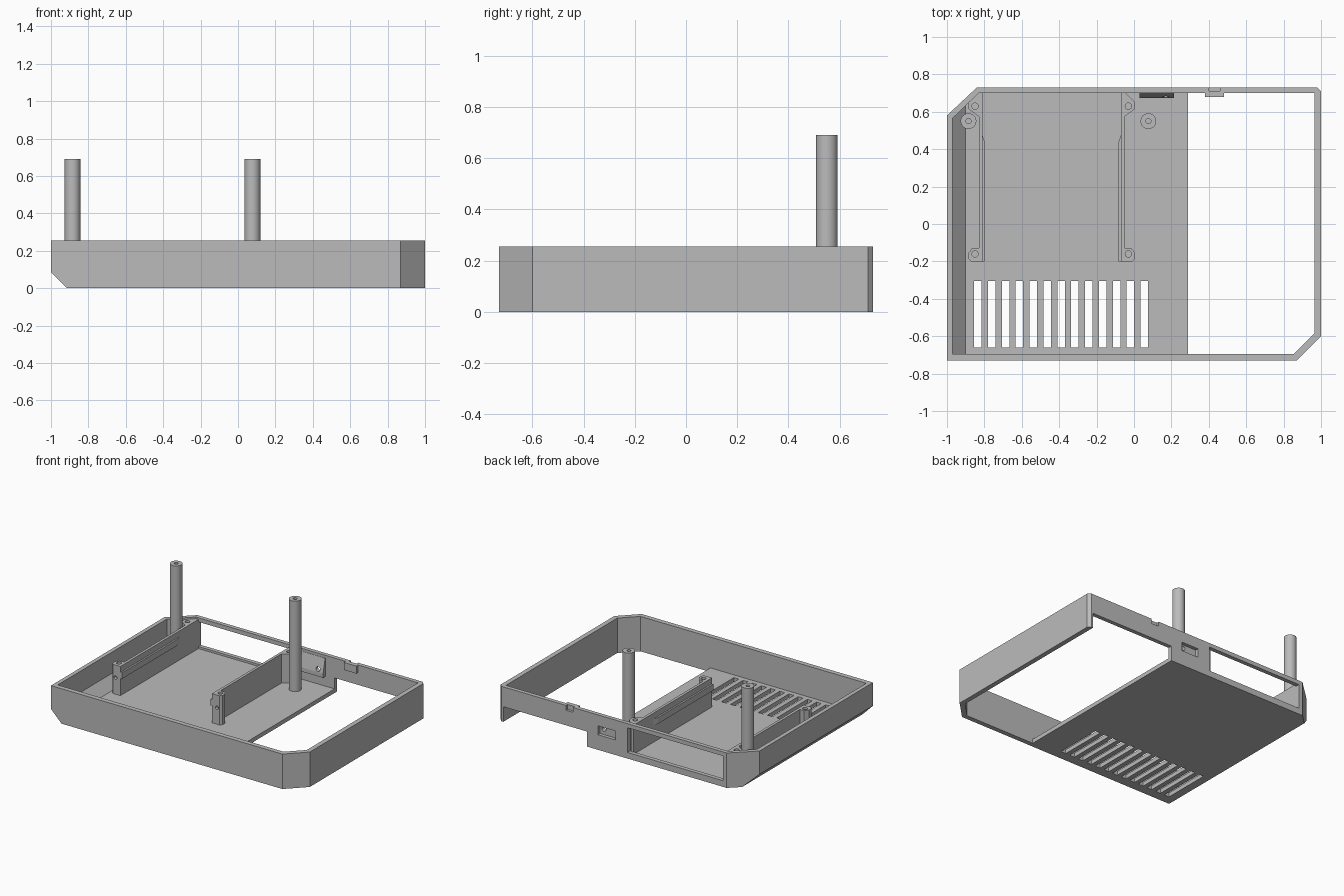
import bpy, bmesh, math
from mathutils import Vector, Matrix

if "Cube" in bpy.data.objects:
    bpy.data.objects.remove(bpy.data.objects["Cube"], do_unlink=True)

grey = bpy.data.materials.new("plain grey")
grey.use_nodes = True
colour = (0.5, 0.5, 0.5, 1)
grey.diffuse_color = colour
grey.node_tree.nodes["Principled BSDF"].inputs["Base Color"].default_value = colour


def finish(name, bm):
    bmesh.ops.recalc_face_normals(bm, faces=bm.faces[:])
    mesh = bpy.data.meshes.new(name)
    bm.to_mesh(mesh)
    bm.free()
    mesh.materials.append(grey)
    obj = bpy.data.objects.new(name, mesh)
    bpy.context.collection.objects.link(obj)
    return obj


def add_prism(bm, points, z0, z1):
    face = bm.faces.new([bm.verts.new((x, y, z0)) for x, y in points])
    top = bmesh.ops.extrude_face_region(bm, geom=[face])["geom"]
    moved = [v for v in top if isinstance(v, bmesh.types.BMVert)]
    bmesh.ops.translate(bm, vec=(0, 0, z1 - z0), verts=moved)


def prism(name, points, z0, z1, slope=None):
    """Extruded outline, optionally cut by the plane x + z = slope."""
    bm = bmesh.new()
    add_prism(bm, points, z0, z1)
    if slope is not None:
        geom = bm.verts[:] + bm.edges[:] + bm.faces[:]
        bmesh.ops.bisect_plane(bm, geom=geom, plane_co=(slope, 0, 0),
                               plane_no=(-1, 0, -1), clear_outer=True)
        bmesh.ops.holes_fill(bm, edges=[e for e in bm.edges if e.is_boundary])
    return finish(name, bm)


def rect(x0, x1, y0, y1):
    return [(x0, y0), (x1, y0), (x1, y1), (x0, y1)]


def box(name, x, y, z):
    return prism(name, rect(*x, *y), *z)


def rod(name, radius, start, end, sides=32):
    a, b = Vector(start), Vector(end)
    turn = (b - a).to_track_quat('Z', 'Y').to_matrix().to_4x4()
    bm = bmesh.new()
    bmesh.ops.create_cone(bm, cap_ends=True, segments=sides, radius1=radius,
                          radius2=radius, depth=(b - a).length,
                          matrix=Matrix.Translation((a + b) / 2) @ turn)
    return finish(name, bm)


def activate(obj):
    bpy.ops.object.select_all(action='DESELECT')
    obj.select_set(True)
    bpy.context.view_layer.objects.active = obj


def cut(obj, cutter):
    cutter.hide_render = True
    activate(obj)
    mod = obj.modifiers.new("cut", 'BOOLEAN')
    mod.operation, mod.solver, mod.object = 'DIFFERENCE', 'EXACT', cutter
    bpy.ops.object.modifier_apply(modifier=mod.name)
    bpy.data.objects.remove(cutter, do_unlink=True)


def smooth(obj):
    activate(obj)
    bpy.ops.object.shade_smooth_by_angle(angle=math.radians(30))


# Tray shell with clipped corners and a sloped lower left edge
outer = [(-1, -.73), (.87, -.73), (1, -.6), (1, .71), (.98, .73), (-.84, .73), (-1, .58)]
inner = [(-.97, -.695), (.855, -.695), (.965, -.585), (.965, .7), (-.83, .7), (-.97, .565)]
tray = prism("tray_shell", outer, 0, .255, slope=-.915)
cut(tray, prism("inner_cutter", inner, .03, .4, slope=-.87))

# Open floor on the left half
cut(tray, prism("floor_cutter", [(.29, -.695)] + inner[1:4] + [(.29, .7)], -.1, .1))

# Back wall: low cutaway, wide window, port recess and top notch
cut(tray, box("cutaway_cutter", (.29, .965), (.69, .8), (-.1, .11)))
cut(tray, box("window_cutter", (-.81, -.04), (.65, .8), (.045, .225)))
cut(tray, box("port_cutter", (.06, .2), (.69, .8), (.11, .175)))
cut(tray, box("notch_cutter", (.4, .46), (.71, .8), (.22, .3)))

# Row of vent slots in the floor
vents = bmesh.new()
for i in range(13):
    x = -.855 + i * .0742
    add_prism(vents, rect(x, x + .04, -.66, -.305), -.1, .1)
cut(tray, finish("vent_cutter", vents))

# Tab behind the notch
box("latch_tab", (.38, .48), (.68, .712), (.2, .255))

# Wedge plate behind the port recess, with a round hole
bm = bmesh.new()
add_prism(bm, [(.675, .1), (.705, .1), (.705, .235), (.698, .235), (.675, .13)], .03, .215)
for v in bm.verts:
    v.co = (v.co.z, v.co.x, v.co.y)
port = finish("port_plate", bm)
cut(port, rod("port_hole_cutter", .017, (.17, .6, .15), (.17, .8, .15)))

# Mounting rails with screw bosses and an inner ridge, mirrored
rail_outline = [(-.81, -.2), (-.87, -.2), (-.885, -.185), (-.885, -.155), (-.865, -.128),
                (-.83, -.128), (-.83, .575), (-.865, .6), (-.885, .615), (-.885, .65),
                (-.83, .705), (-.81, .705)]
ridge_outline = [(-.812, -.2), (-.798, -.2), (-.798, .44), (-.812, .48)]
for side, flip in (("right", False), ("left", True)):
    def place(x):
        return -.88 - x if flip else x

    def placed(points):
        return [(place(x), y) for x, y in points]

    rail = prism(side + "_rail", placed(rail_outline), .02, .243)
    bx = place(-.85)
    for y in (-.16, .63):
        cut(rail, rod("screw_cutter", .017, (bx, y, .12), (bx, y, .3), 24))
    cut(rail, rod("end_hole_cutter", .013, (bx, -.3, .15), (bx, -.15, .15), 24))
    smooth(rail)
    prism(side + "_rail_ridge", placed(ridge_outline), .155, .2)

# Tall round posts with a screw hole in the top
for side, x in (("right", -.885), ("left", .077)):
    post = rod(side + "_post", .042, (x, .55, .02), (x, .55, .69), 40)
    cut(post, rod("post_hole_cutter", .014, (x, .55, .55), (x, .55, .8), 24))
    smooth(post)
